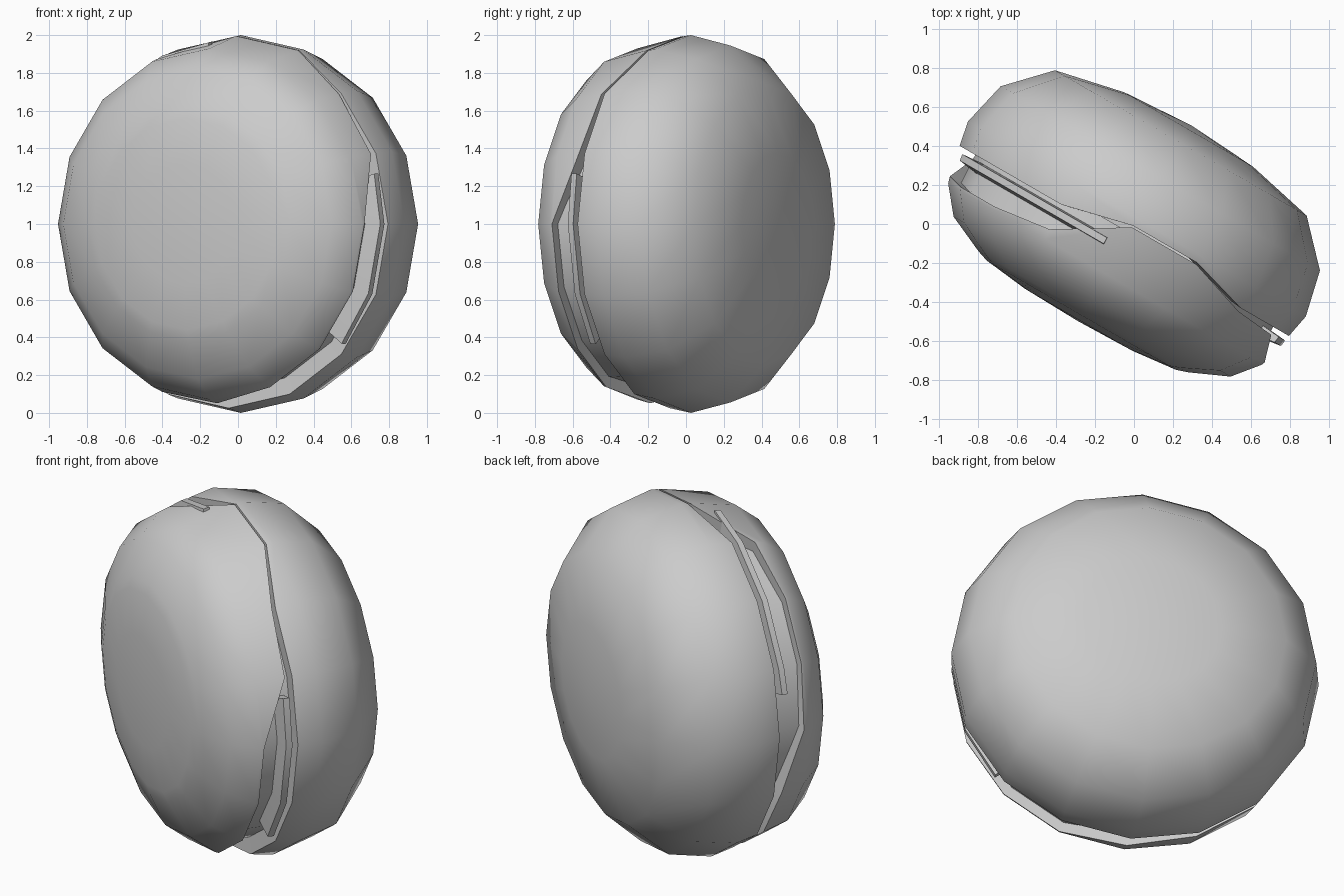
import bpy, bmesh
from math import sin, cos, radians, pi
from mathutils import Matrix

if "Cube" in bpy.data.objects:
    bpy.data.objects.remove(bpy.data.objects["Cube"])

N = 16
# Disc axis is local y; the whole object is turned 30 degrees about z
PLACE = Matrix.Translation((0, 0, 1)) @ Matrix.Rotation(radians(-30), 4, 'Z')


def finish(bm, name, angle=50):
    bmesh.ops.recalc_face_normals(bm, faces=bm.faces)
    bm.transform(PLACE)
    me = bpy.data.meshes.new(name)
    bm.to_mesh(me)
    bm.free()
    ob = bpy.data.objects.new(name, me)
    bpy.context.collection.objects.link(ob)
    bpy.ops.object.select_all(action='DESELECT')
    bpy.context.view_layer.objects.active = ob
    ob.select_set(True)
    bpy.ops.object.shade_smooth_by_angle(angle=radians(angle))
    return ob


def shell(name, ring_at, rings, pole):
    """Lathe N sides; ring_at(j, k) gives (radius, depth)."""
    bm = bmesh.new()
    grid = []
    for j in range(rings):
        row = []
        for k in range(N):
            r, y = ring_at(j, k)
            a = 2 * pi * k / N
            row.append(bm.verts.new((r * cos(a), y, r * sin(a))))
        grid.append(row)
    for lo, hi in zip(grid, grid[1:]):
        for k in range(N):
            m = (k + 1) % N
            bm.faces.new((lo[k], lo[m], hi[m], hi[k]))
    if pole is not None:
        tip = bm.verts.new((0, pole, 0))
        for k in range(N):
            bm.faces.new((grid[-1][k], grid[-1][(k + 1) % N], tip))
    return finish(bm, name)


# Back shell, rim notched at the top where the front shell joins
back_profile = [(.86, -.09), (.975, -.10), (1.0, .03), (.945, .27),
                (.745, .48), (.38, .56)]


def back_ring(j, k):
    r, y = back_profile[j]
    if k in (3, 4) and j < 2:
        return (r + .02 * j, -.01)
    return r, y


shell("back_shell", back_ring, 6, .585)

# Front shell, rim edge varies to leave two open slots
rim_depth = [-.28, -.14, -.12, -.02, -.02, -.24, -.28, -.28,
             -.26, -.15, -.14, -.16, -.22, -.28, -.28, -.28]
front_profile = [(.93, -.29), (.82, -.43), (.62, -.52), (.56, -.54), (.32, -.567)]


def front_ring(j, k):
    y = rim_depth[k]
    if j == 0:
        return .84, y
    if j == 1:
        return .935 + .06 * (y + .28) / .26, y
    return front_profile[j - 2] if j > 2 else (.93, -.295)


shell("front_shell", front_ring, 7, -.575)

# Inner wall seen through the slots
shell("inner_wall", lambda j, k: [(.87, -.33), (.885, -.05)][j], 2, None)


# Thin curved lips standing in the slots
def lip(name, start, end):
    bm = bmesh.new()
    section = [(.86, -.12), (.97, -.13), (.965, -.165), (.86, -.18)]
    knots = [start] + [22.5 * k for k in range(-16, 17) if start < 22.5 * k < end] + [end]
    rows = [[bm.verts.new((r * cos(radians(a)), y, r * sin(radians(a))))
             for r, y in section] for a in knots]
    for lo, hi in zip(rows, rows[1:]):
        for i in range(4):
            m = (i + 1) % 4
            bm.faces.new((lo[i], lo[m], hi[m], hi[i]))
    bm.faces.new(rows[0])
    bm.faces.new(rows[-1])
    finish(bm, name, 30)


lip("right_lip", -41, 16)
lip("left_lip", 95, 166)
